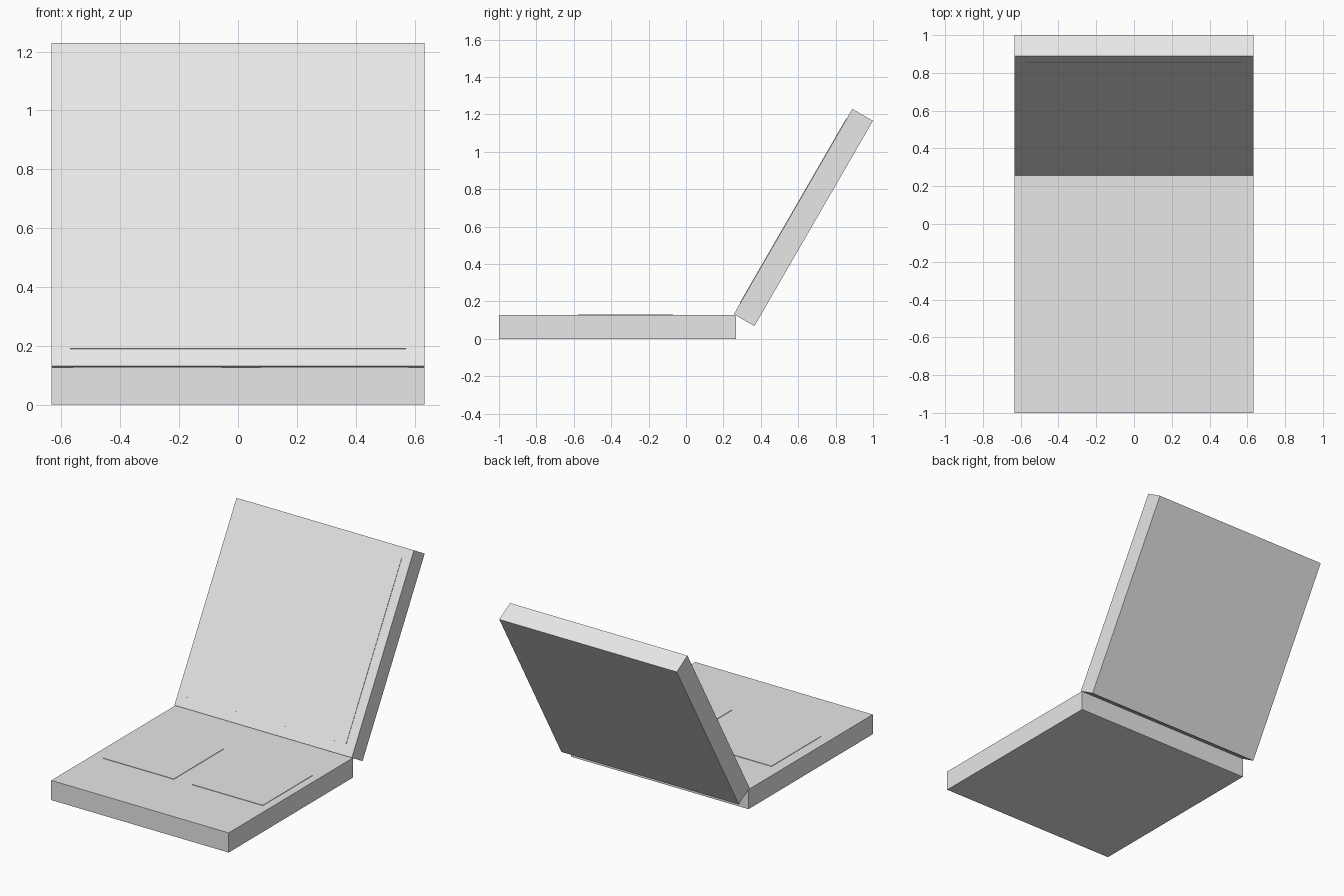
import bpy
import math
from mathutils import Matrix, Vector

cube = bpy.data.objects.get("Cube")
if cube:
    bpy.data.objects.remove(cube, do_unlink=True)

# One plain grey for the whole model
grey = bpy.data.materials.new("light_grey")
grey.use_nodes = True
grey.diffuse_color = (0.8, 0.8, 0.8, 1)
grey.node_tree.nodes["Principled BSDF"].inputs["Base Color"].default_value = (0.8, 0.8, 0.8, 1)

SIDE = 1.267              # square slabs
THICK = 0.127
RAISE = 0.003             # how far the thin plates stand proud
HINGE = Vector((0, 0.256, 0.132))
TILT = math.radians(60)


def box(name, center, size, frame=Matrix.Identity(4)):
    """Add a box of the given size, placed in a local frame."""
    bpy.ops.mesh.primitive_cube_add(size=1)
    obj = bpy.context.object
    obj.name = name
    obj.data.transform(frame @ Matrix.Translation(center) @ Matrix.Diagonal((*size, 1)))
    obj.data.materials.append(grey)
    return obj


# Flat base slab
box("base", (0, -1 + SIDE / 2, THICK / 2), (SIDE, SIDE, THICK))

# Two square pads lying on the base
pad = 0.507
for name, x in (("right_pad", -0.308), ("left_pad", 0.328)):
    box(name, (x, -0.324, THICK + RAISE / 2), (pad, pad, RAISE))

# Lid frame: local y runs up the lid, local z points out of its front
lid_frame = Matrix.Translation(HINGE) @ Matrix.Rotation(TILT, 4, "X")
box("lid", (0, SIDE / 2, -THICK / 2), (SIDE, SIDE, THICK), lid_frame)

# Screen panel on the lid
screen = SIDE * 0.9
box("screen", (0, SIDE / 2 + 0.003, RAISE / 2), (screen, screen, RAISE), lid_frame)
